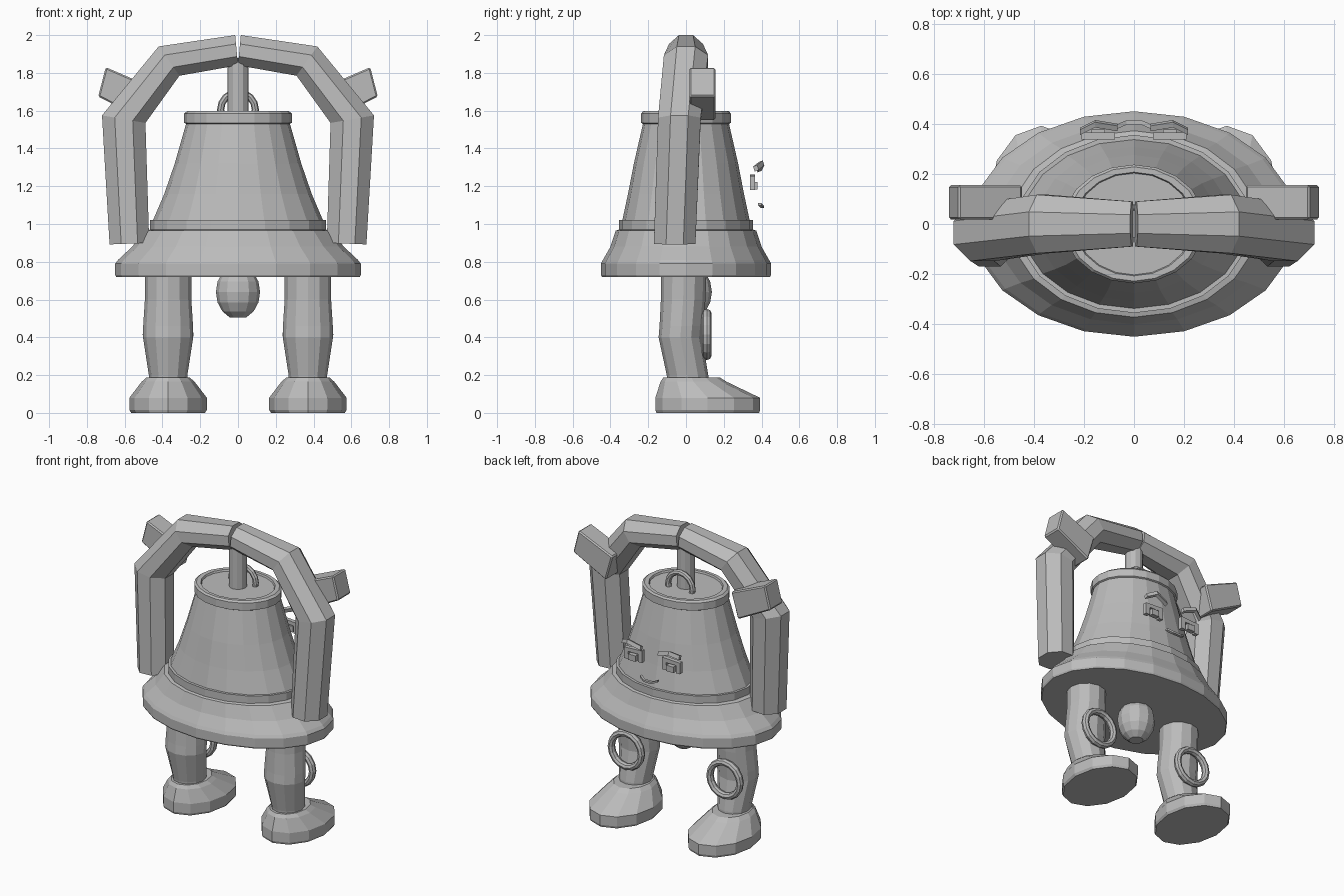
import bpy, bmesh, math
from mathutils import Vector

if "Cube" in bpy.data.objects:
    bpy.data.objects.remove(bpy.data.objects["Cube"])

grey = bpy.data.materials.new("warm_grey")
grey.diffuse_color = (0.5, 0.5, 0.5, 1)
grey.use_nodes = True
grey.node_tree.nodes["Principled BSDF"].inputs["Base Color"].default_value = grey.diffuse_color


def make(name, build):
    """Create an object from a function that fills a bmesh."""
    bm = bmesh.new()
    build(bm)
    bmesh.ops.recalc_face_normals(bm, faces=bm.faces)
    me = bpy.data.meshes.new(name)
    bm.to_mesh(me)
    bm.free()
    me.materials.append(grey)
    ob = bpy.data.objects.new(name, me)
    bpy.context.collection.objects.link(ob)
    return ob


def loft(name, rings, closed=False):
    """Skin a list of point rings; cap the ends unless closed into a loop."""
    def build(bm):
        vs = [[bm.verts.new(p) for p in r] for r in rings]
        n = len(rings[0])
        pairs = list(zip(vs, vs[1:])) + ([(vs[-1], vs[0])] if closed else [])
        for a, b in pairs:
            for i in range(n):
                j = (i + 1) % n
                bm.faces.new((a[i], a[j], b[j], b[i]))
        if not closed:
            bm.faces.new(vs[0])
            bm.faces.new(vs[-1])
    return make(name, build)


def oval(c, u, v, n, offset=0.0):
    """Ring of n points around c spanned by half axes u and v."""
    c, u, v = Vector(c), Vector(u), Vector(v)
    ts = [offset + 2 * math.pi * i / n for i in range(n)]
    return [c + u * math.cos(t) + v * math.sin(t) for t in ts]


def flat_oval(x, y, z, rx, ry, n):
    return oval((x, y, z), (rx, 0, 0), (0, ry, 0), n)


def prism(name, xz, y0, y1):
    """Extrude an x-z outline from y0 to y1."""
    return loft(name, [[(x, y, z) for x, z in xz] for y in (y0, y1)])


def torus(name, c, major, minor, depth, n, m):
    """Ring facing along y, with its own depth."""
    rings = []
    for i in range(n):
        t = 2 * math.pi * i / n
        d = Vector((math.cos(t), 0, math.sin(t)))
        rings.append(oval(Vector(c) + d * major, d * minor, (0, depth, 0), m))
    return loft(name, rings, closed=True)


# Bell: (half width, half depth, height)
bell = [(.645, .445, .72), (.65, .45, .73), (.65, .45, .79), (.635, .44, .81),
        (.56, .40, .88), (.495, .372, .965), (.465, .355, .97), (.465, .355, 1.02),
        (.45, .337, 1.02), (.39, .307, 1.16), (.335, .276, 1.32), (.275, .228, 1.53),
        (.285, .237, 1.535), (.285, .237, 1.585), (.27, .228, 1.597),
        (.24, .207, 1.597), (.235, .203, 1.585)]
loft("bell_body", [flat_oval(0, 0, z, rx, ry, 20) for rx, ry, z in bell])

# Clapper
egg = []
for i in range(1, 8):
    a = math.pi * i / 8
    r = .117 * math.sin(a)
    egg.append(flat_oval(0, .02, .64 - .145 * math.cos(a), r, r, 12))
loft("clapper", egg)

# Hanger post and loop on the crown
loft("hanger_post", [flat_oval(0, 0, z, .055, .055, 12) for z in (1.58, 1.88)])
torus("crown_loop", (0, .06, 1.605), .092, .019, .019, 16, 8)

# Arm sections: outer x, z, inner x, z, centre y, half depth
arm = [(.68, .892, .47, .9, -.06, .11), (.72, 1.575, .49, 1.535, -.035, .113),
       (.42, 1.94, .31, 1.785, 0, .117), (.015, 2.0, .0, 1.84, 0, .09)]
k = 1 / math.cos(math.pi / 8)

for side, s in (("right", 1), ("left", -1)):
    rings = []
    for ox, oz, ix, iz, y, d in arm:
        o, i = Vector((s * ox, y, oz)), Vector((s * ix, y, iz))
        rings.append(oval((o + i) / 2, (o - i) / 2 * k, (0, d * k, 0), 8, math.pi / 8))
    # keep the arch ends from crossing the middle and poking out of the top
    loft(side + "_arm", rings)

    # Clenched hand block on the shoulder
    block = [(.70, 1.83), (.74, 1.675), (.495, 1.548), (.445, 1.72)]
    ob = prism(side + "_shoulder_block", [(s * x, z) for x, z in block], .018, .155)
    bv = ob.modifiers.new("bevel", 'BEVEL')
    bv.width, bv.segments = .008, 1

    # Leg: height, centre y, half width, half depth
    leg = [(.16, .01, .10, .108), (.2, .008, .102, .11), (.4, -.03, .133, .115),
           (.46, -.025, .132, .115), (.60, -.015, .123, .118), (.74, -.012, .123, .12)]
    loft(side + "_leg", [flat_oval(s * .37, y, z, rx, ry, 12) for z, y, rx, ry in leg])

    # Foot
    foot = [(0, .115, .195, .272), (.015, .115, .205, .277), (.08, .115, .205, .277),
            (.165, .04, .14, .175), (.187, .03, .115, .15)]
    loft(side + "_foot", [flat_oval(s * .37, y, z, rx, ry, 12) for z, y, rx, ry in foot])

    # Knee ring
    torus(side + "_knee_ring", (s * .37, .11, .415), .113, .022, .025, 16, 8)

    # Eye frame (upside-down U) with a pupil inside
    eye = [(.075, 1.18), (.075, 1.262), (.21, 1.255), (.21, 1.18),
           (.18, 1.18), (.18, 1.232), (.105, 1.232), (.105, 1.18)]
    prism(side + "_eye", [(s * x, z) for x, z in eye], .338, .366)
    pupil = [(.115, 1.182), (.115, 1.222), (.17, 1.222), (.17, 1.182)]
    prism(side + "_pupil", [(s * x, z) for x, z in pupil], .345, .378)

    # Brow: peaked strip (x, y, z)
    brow = [(.065, .385, 1.29), (.155, .40, 1.32), (.215, .37, 1.295)]
    loft(side + "_brow", [oval((s * x, y, z), (0, .015, .006), (0, -.006, .018), 4, math.pi / 4)
                          for x, y, z in brow])

# Mouth: shallow smile
smile = [(-.065, .39, 1.105), (-.03, .405, 1.09), (.03, .405, 1.09), (.065, .39, 1.105)]
loft("mouth", [oval(p, (0, .013, 0), (0, 0, .009), 4, math.pi / 4) for p in smile])
